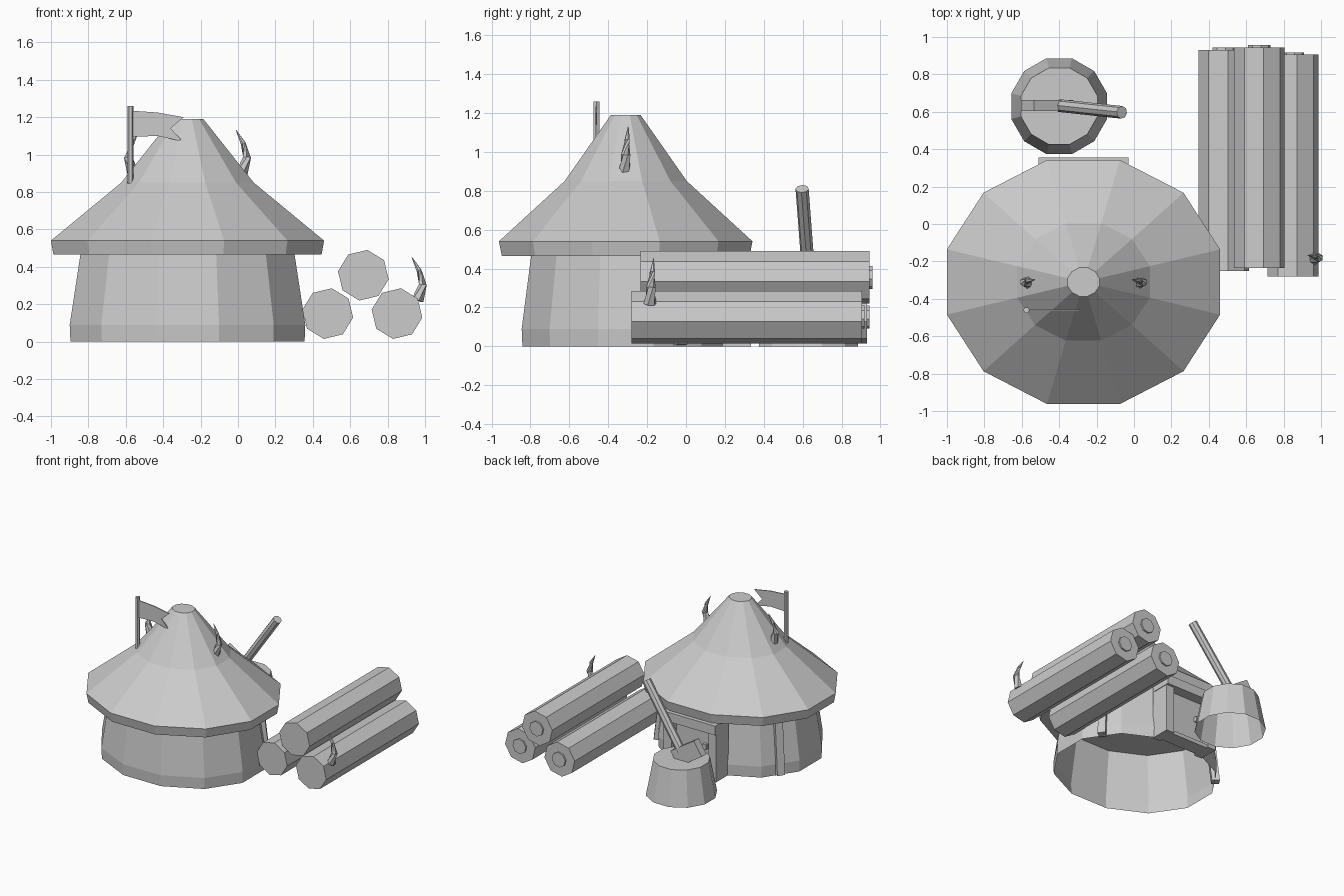
import bpy, bmesh
from math import cos, sin, pi, radians
from mathutils import Vector, Euler

cube = bpy.data.objects.get("Cube")
if cube:
    bpy.data.objects.remove(cube)

GREY = (0.6, 0.6, 0.6, 1)
mat = bpy.data.materials.new("plain grey")
mat.use_nodes = True
mat.diffuse_color = GREY
mat.node_tree.nodes["Principled BSDF"].inputs["Base Color"].default_value = GREY


def finish(name, bm):
    bmesh.ops.recalc_face_normals(bm, faces=bm.faces)
    mesh = bpy.data.meshes.new(name)
    bm.to_mesh(mesh)
    bm.free()
    mesh.materials.append(mat)
    obj = bpy.data.objects.new(name, mesh)
    bpy.context.collection.objects.link(obj)
    return obj


def loft(name, rings, cap_start=True, cap_end=True):
    """Skin a list of equal point rings."""
    bm = bmesh.new()
    rows = [[bm.verts.new(p) for p in ring] for ring in rings]
    n = len(rows[0])
    for a, b in zip(rows, rows[1:]):
        for i in range(n):
            j = (i + 1) % n
            bm.faces.new((a[i], a[j], b[j], b[i]))
    if cap_start:
        bm.faces.new(rows[0][::-1])
    if cap_end:
        bm.faces.new(rows[-1])
    return finish(name, bm)


def flat_ring(cx, cy, z, rx, ry, n=12):
    """Horizontal ring with flat sides facing the axes."""
    angles = [2 * pi * (i + 0.5) / n for i in range(n)]
    return [(cx + rx * cos(t), cy + ry * sin(t), z) for t in angles]


def tube(name, path, radii, n=6):
    """Tapered tube along a path of points."""
    pts = [Vector(p) for p in path]
    rings = []
    for i, (p, r) in enumerate(zip(pts, radii)):
        d = pts[min(i + 1, len(pts) - 1)] - pts[max(i - 1, 0)]
        q = d.to_track_quat('Z', 'Y')
        rings.append([p + q @ Vector((r * cos(2 * pi * k / n), r * sin(2 * pi * k / n), 0))
                      for k in range(n)])
    return loft(name, rings)


def box(name, loc, size, rot=(0, 0, 0)):
    bm = bmesh.new()
    bmesh.ops.create_cube(bm, size=1)
    q = Euler(rot).to_matrix()
    for v in bm.verts:
        v.co = q @ Vector(a * b for a, b in zip(v.co, size)) + Vector(loc)
    return finish(name, bm)


# Hut: open-bottomed wall and a flared roof
HX, HY = -0.27, -0.31
loft("hut_wall", [flat_ring(HX, HY, z, rx, ry) for z, rx, ry in
                  ((0, 0.648, 0.55), (0.09, 0.652, 0.554), (0.47, 0.592, 0.503))],
     False, False)
loft("roof", [flat_ring(HX, HY, z, rx, ry) for z, rx, ry in
              ((0.465, 0.742, 0.66), (0.54, 0.756, 0.675),
               (0.85, 0.367, 0.325), (1.19, 0.088, 0.079))])

# Leaning wall posts and door jambs on both sides of the back
for side, label in ((-1, "right"), (1, "left")):
    turn = radians(34) if side > 0 else radians(146)
    box(label + "_wall_post", (HX + side * 0.525, HY + 0.262, 0.235),
        (0.06, 0.06, 0.46), (0, -0.11, turn))
    box(label + "_door_jamb", (HX + side * 0.2, 0.255, 0.23), (0.07, 0.16, 0.46))

# Doorway at the back
box("door_lintel", (HX, 0.275, 0.425), (0.48, 0.16, 0.075))
box("door_panel", (HX, 0.25, 0.2), (0.36, 0.04, 0.4))
box("door_sill", (HX, 0.26, 0.015), (0.36, 0.12, 0.03))
box("door_handle", (-0.37, 0.28, 0.235), (0.03, 0.03, 0.04))


# Curved spikes on the roof and on a log
def spike(name, x, y, z, side=1):
    profile = ((0, 0, 0), (0.028, 0.005, 0.085), (0.008, 0.012, 0.16), (-0.03, 0.018, 0.23))
    tube(name, [(x + side * a, y + b, z + c) for a, b, c in profile],
         (0.034, 0.024, 0.014, 0.002))


spike("left_roof_spike", 0.02, -0.315, 0.9)
spike("right_roof_spike", -0.56, -0.315, 0.9, -1)
spike("log_spike", 0.96, -0.185, 0.22)

# Flag with a notched end
tube("flag_pole", ((-0.575, -0.46, 0.845), (-0.575, -0.46, 1.26)), (0.017, 0.017))
outline = ((-0.57, 1.235), (-0.43, 1.225), (-0.29, 1.2), (-0.36, 1.14),
           (-0.295, 1.07), (-0.43, 1.1), (-0.57, 1.095))
loft("flag", [[(x, y, z) for x, z in outline] for y in (-0.465, -0.457)])


# Stack of eight-sided logs with a raised core on the back end
def log_ring(x, y, z, r):
    angles = [radians(81 + 45 * i) for i in range(8)]
    return [(x + r * cos(t), y, z + r * sin(t)) for t in angles]


for name, x, z, y0, y1 in (("inner_log", 0.48, 0.15, -0.25, 0.93),
                           ("top_log", 0.67, 0.355, -0.235, 0.945),
                           ("outer_log", 0.85, 0.15, -0.28, 0.905)):
    loft(name, [log_ring(x, y, z, 0.137) for y in (y0, y1)])
    loft(name + "_core", [log_ring(x, y, z, 0.06) for y in (y1 - 0.01, y1 + 0.013)])

# Chopping stump, open underneath, with an axe stuck in it
loft("stump", [flat_ring(-0.4, 0.63, z, r, r) for z, r in ((0, 0.265), (0.28, 0.212))],
     False, True)
tube("axe_handle", ((-0.4, 0.633, 0.34), (-0.065, 0.597, 0.81)), (0.034, 0.034), 8)
box("axe_head", (-0.465, 0.633, 0.345), (0.25, 0.06, 0.13), (0, radians(33), 0))
